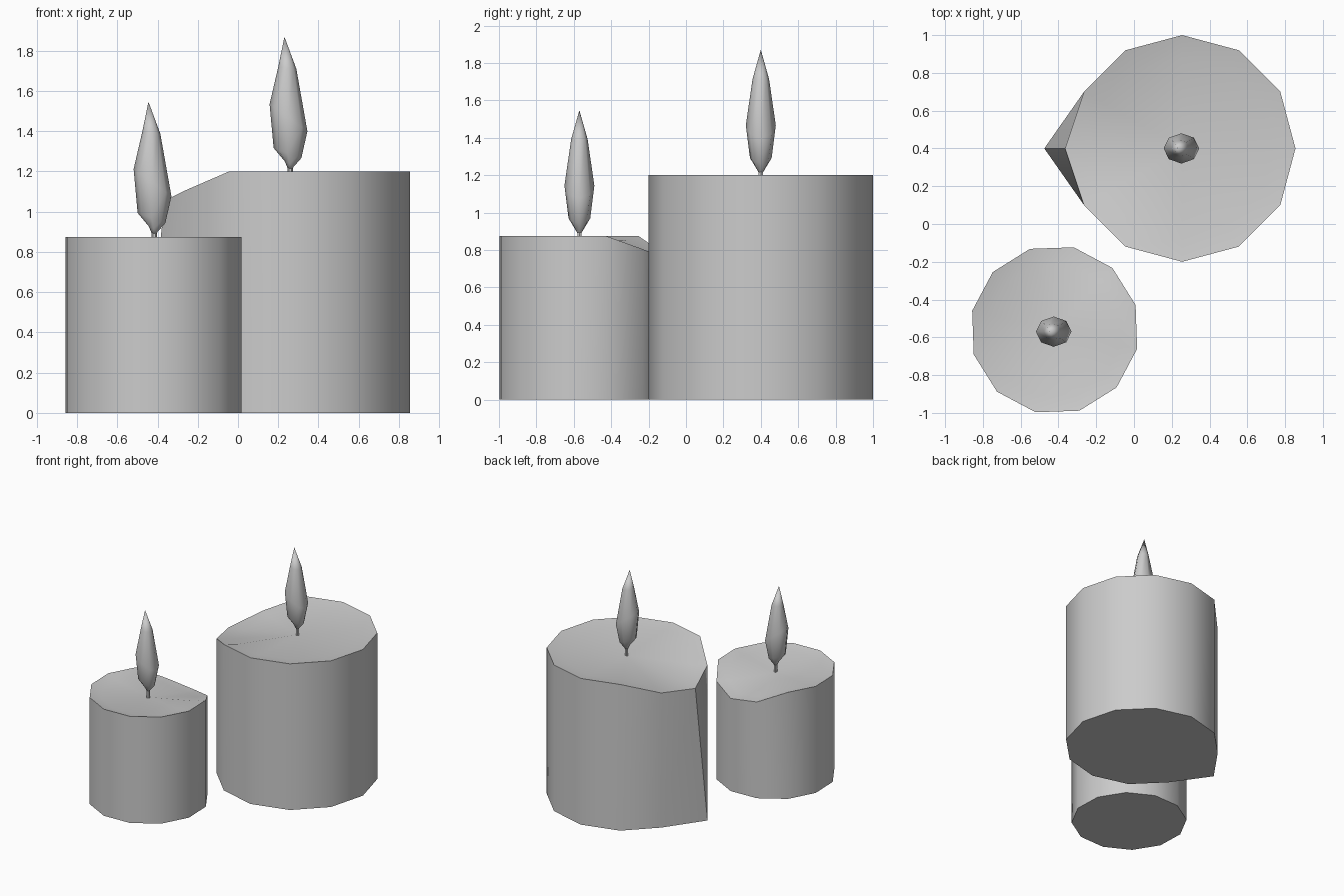
import bpy, bmesh
from math import cos, sin, radians, pi
from mathutils import Vector

if "Cube" in bpy.data.objects:
    bpy.data.objects.remove(bpy.data.objects["Cube"])


def finish(name, bm, angle):
    bmesh.ops.recalc_face_normals(bm, faces=bm.faces[:])
    me = bpy.data.meshes.new(name)
    bm.to_mesh(me)
    bm.free()
    ob = bpy.data.objects.new(name, me)
    bpy.context.collection.objects.link(ob)
    bpy.ops.object.select_all(action='DESELECT')
    ob.select_set(True)
    bpy.context.view_layer.objects.active = ob
    bpy.ops.object.shade_smooth_by_angle(angle=radians(angle))
    return ob


def loft(bm, rings):
    """Bridge consecutive rings of vertices with quads."""
    for a, b in zip(rings, rings[1:]):
        n = len(a)
        for i in range(n):
            bm.faces.new((a[i], a[(i + 1) % n], b[(i + 1) % n], b[i]))


def fan(bm, ring, tip):
    for i in range(len(ring)):
        bm.faces.new((ring[i], ring[(i + 1) % len(ring)], tip))


# Wax body: 12 sides, hollowed top, part of the rim melted down
def wax(name, x, y, r, h, start, dips, bulges):
    bm = bmesh.new()
    foot, rim, pool = [], [], []
    for i in range(12):
        a = radians(start + 30 * i)
        d = Vector((cos(a), sin(a), 0))
        c = Vector((x, y, 0))
        dip = dips.get(i, 0)
        rb, rt = bulges.get(i, (r, r))
        foot.append(bm.verts.new(c + d * rb))
        rim.append(bm.verts.new(c + d * rt + Vector((0, 0, h - dip))))
        pool.append(bm.verts.new(c + d * r * 0.8 + Vector((0, 0, h - 0.022 - dip * 0.75))))
    bm.faces.new(foot[::-1])
    loft(bm, [foot, rim, pool])
    fan(bm, pool, bm.verts.new((x, y, h - 0.04)))
    return finish(name, bm, 40)


# Flame: tilted oval rings (left x, left z, right x, right z, half depth)
FLAME = [(-0.008, 0.02, 0.015, 0.01, 0.012),
         (-0.02, 0.05, 0.025, 0.025, 0.025),
         (-0.076, 0.117, 0.062, 0.067, 0.058),
         (-0.096, 0.335, 0.092, 0.20, 0.08),
         (-0.053, 0.52, 0.037, 0.51, 0.044)]


def flame(name, x, y, z):
    bm = bmesh.new()
    rings = []
    for lx, lz, rx, rz, d in FLAME:
        ring = []
        for i in range(8):
            t = 2 * pi * i / 8
            k = (1 + cos(t)) / 2
            ring.append(bm.verts.new((x + lx + (rx - lx) * k, y + d * sin(t),
                                      z + lz + (rz - lz) * k)))
        rings.append(ring)
    bm.faces.new(rings[0][::-1])
    loft(bm, rings)
    fan(bm, rings[-1], bm.verts.new((x - 0.022, y, z + 0.67)))
    return finish(name, bm, 60)


# Wick: thin stem from the wax into the flame
def wick(name, x, y, z):
    bm = bmesh.new()
    rings = [[bm.verts.new((x + px + 0.013 * cos(pi * i / 3), y + 0.013 * sin(pi * i / 3), z + pz))
              for i in range(6)] for px, pz in ((0.008, -0.06), (0.006, 0.03))]
    loft(bm, rings)
    bm.faces.new(rings[0][::-1])
    bm.faces.new(rings[1])
    return finish(name, bm, 50)


wax("tall_candle", 0.255, 0.40, 0.6, 1.2, 0,
    {5: 0.095, 6: 0.145, 7: 0.095}, {6: (0.73, 0.62)})
wax("short_candle", -0.42, -0.56, 0.448, 0.875, 17,
    {1: 0.07, 2: 0.115, 3: 0.085}, {})

for label, x, y, z in (("tall", 0.253, 0.40, 1.2), ("short", -0.423, -0.57, 0.877)):
    flame(label + "_flame", x, y, z)
    wick(label + "_wick", x, y, z)
